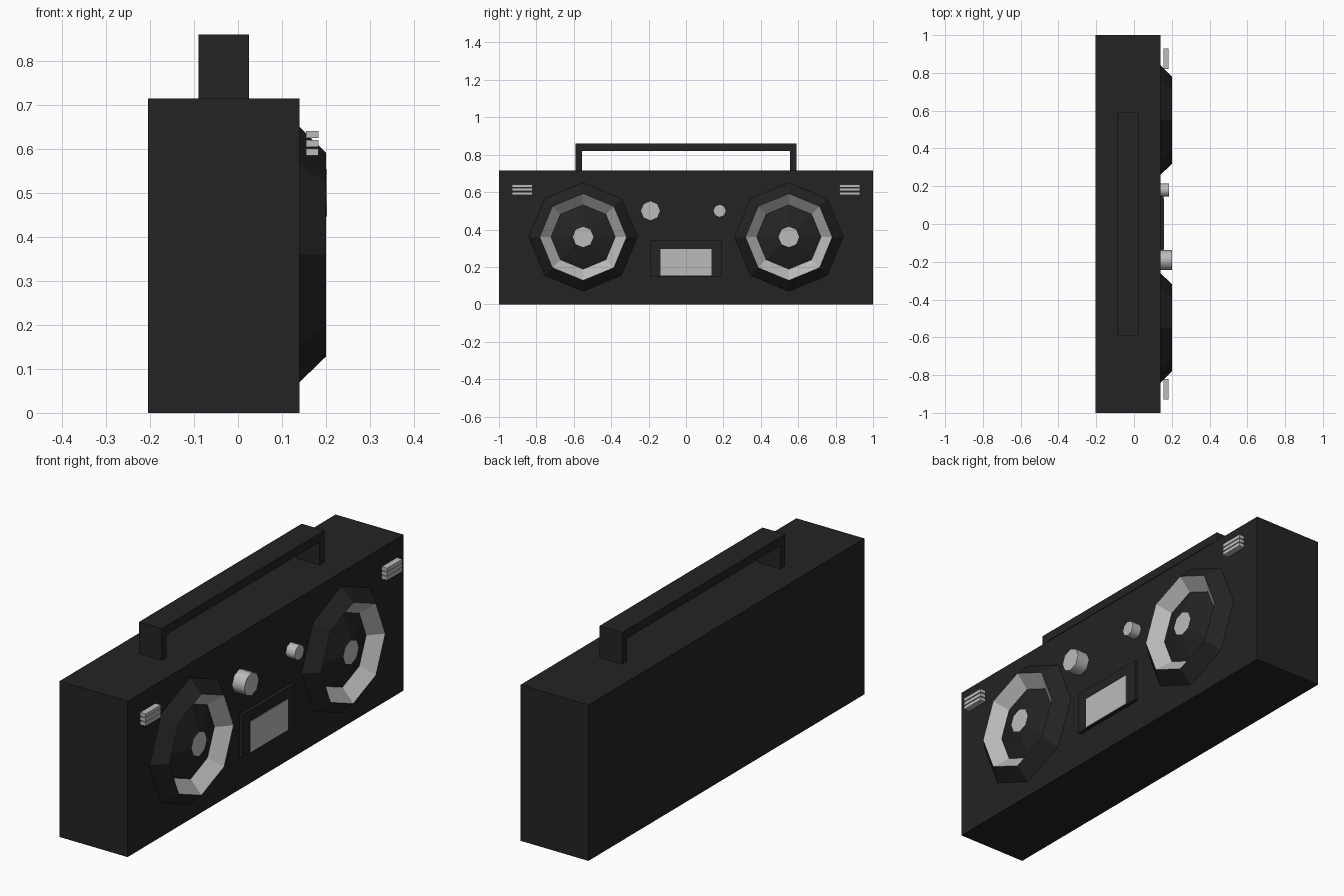
import bpy
import bmesh
from math import cos, sin, pi

cube = bpy.data.objects.get("Cube")
if cube:
    bpy.data.objects.remove(cube, do_unlink=True)


def material(name, value):
    m = bpy.data.materials.new(name)
    m.use_nodes = True
    colour = (value, value, value, 1)
    m.diffuse_color = colour
    m.node_tree.nodes["Principled BSDF"].inputs["Base Color"].default_value = colour
    return m


BLACK = material("black plastic", 0.017)
SILVER = material("silver", 0.5)

FRONT = 0.14   # plane of the speaker face


def finish(name, bm, mats):
    bmesh.ops.recalc_face_normals(bm, faces=bm.faces)
    mesh = bpy.data.meshes.new(name)
    bm.to_mesh(mesh)
    bm.free()
    for m in mats:
        mesh.materials.append(m)
    ob = bpy.data.objects.new(name, mesh)
    bpy.context.collection.objects.link(ob)
    return ob


def box(name, x, y, z, mat):
    bm = bmesh.new()
    bmesh.ops.create_cube(bm, size=1)
    for v in bm.verts:
        for i, (lo, hi) in enumerate((x, y, z)):
            v.co[i] = lo if v.co[i] < 0 else hi
    return finish(name, bm, [mat])


def lathe(name, y, z, profile, mats, rule=None, sides=8):
    """Spin (x, radius) points round an axis along x; rule gives the slot per band."""
    bm = bmesh.new()
    rings = [[bm.verts.new((x, y + r * cos(2 * pi * k / sides), z + r * sin(2 * pi * k / sides)))
              for k in range(sides)] for x, r in profile]
    for band, (a, b) in enumerate(zip(rings, rings[1:])):
        for k in range(sides):
            n = (k + 1) % sides
            f = bm.faces.new((a[k], a[n], b[n], b[k]))
            f.material_index = rule[band] if rule else 0
    bm.faces.new(rings[0])
    cap = bm.faces.new(rings[-1])
    cap.material_index = rule[-1] if rule else 0
    return finish(name, bm, mats)


# Body
box("body", (-0.205, FRONT), (-1, 1), (0, 0.715), BLACK)

# Handle: one arch profile pushed along x
bm = bmesh.new()
arch = [(-0.59, 0.71), (-0.59, 0.86), (0.59, 0.86), (0.59, 0.71),
        (0.555, 0.71), (0.555, 0.82), (-0.555, 0.82), (-0.555, 0.71)]
face = bm.faces.new([bm.verts.new((-0.09, y, z)) for y, z in arch])
push = bmesh.ops.extrude_face_region(bm, geom=[face])["geom"]
bmesh.ops.translate(bm, vec=(0.115, 0, 0),
                    verts=[g for g in push if isinstance(g, bmesh.types.BMVert)])
finish("handle", bm, [BLACK])

for side, s in (("left", 1), ("right", -1)):
    # Speaker: black rim, silver throat, raised black cone with a silver cap
    lathe(side + "_speaker", 0.55 * s, 0.36,
          [(FRONT, 0.29), (0.2, 0.232), (0.145, 0.172), (0.188, 0.055)],
          [BLACK, SILVER], rule=[0, 1, 0, 1])
    # Vent bars near the upper corner
    y = sorted((0.82 * s, 0.93 * s))
    for i in range(3):
        z = 0.593 + 0.02 * i
        box(f"{side}_vent_bar_{i + 1}", (0.155, 0.183), y, (z - 0.008, z + 0.008), SILVER)

# Dials
for name, y, r, x in (("large_dial", -0.19, 0.053, 0.202), ("small_dial", 0.18, 0.035, 0.186)):
    dial = lathe(name, y, 0.5, [(FRONT, r), (x, r)], [SILVER])
    for p in dial.data.polygons:
        p.use_smooth = len(p.vertices) == 4

# Tape door and its window
box("tape_door", (FRONT, 0.155), (-0.19, 0.19), (0.15, 0.345), BLACK)
box("tape_window", (0.154, 0.158), (-0.135, 0.135), (0.153, 0.295), SILVER)
